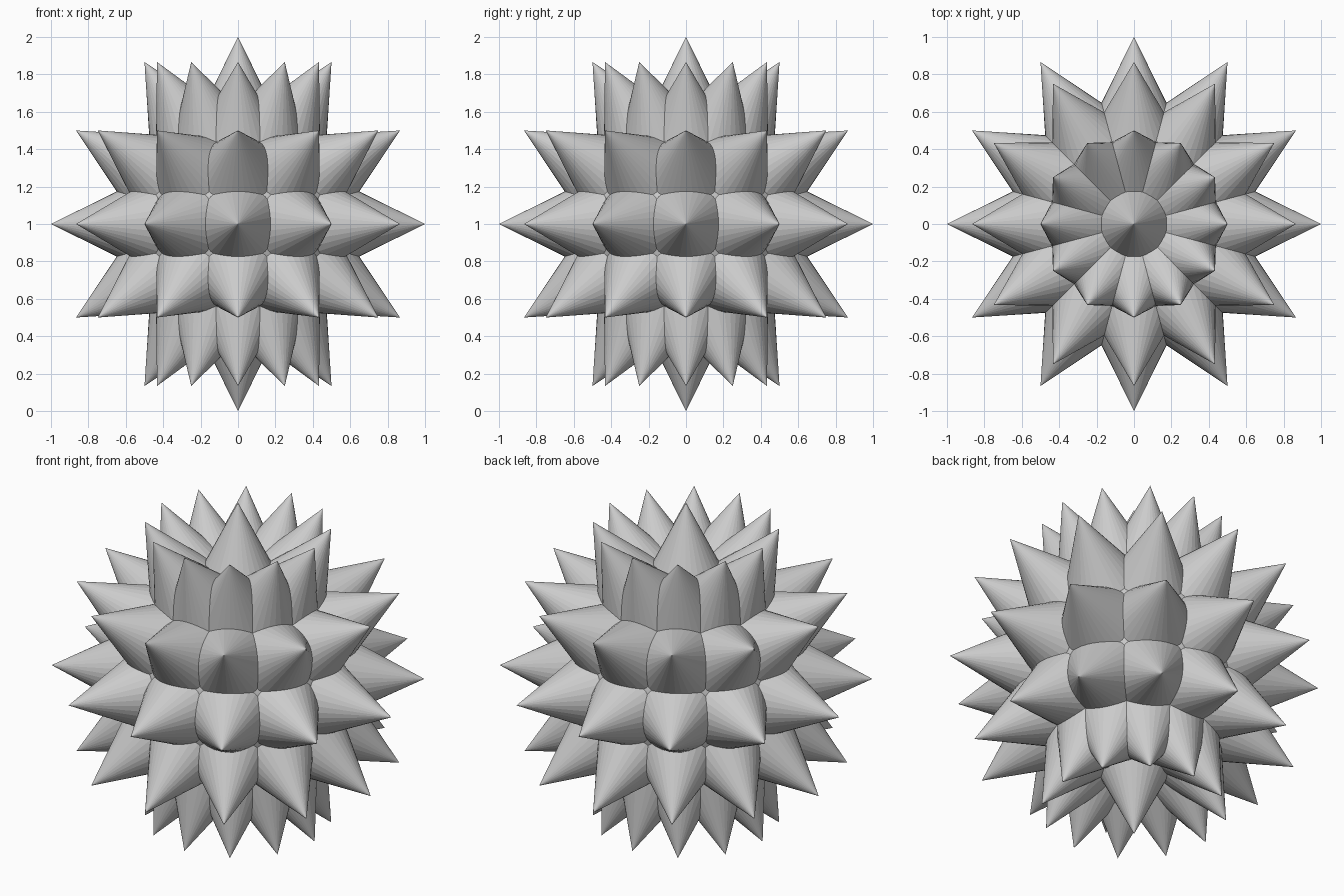
import bpy, bmesh, math
from mathutils import Vector

# Remove the default cube
cube = bpy.data.objects.get("Cube")
if cube:
    bpy.data.objects.remove(cube, do_unlink=True)

CENTRE = Vector((0, 0, 1))
CORE_RADIUS = 0.62
SPIKE_BASE = 0.56          # distance of each spike's base from the centre
SPIKE_SLOPE = 0.495        # radius gained per unit of length
SIDES = 32

# Single grey material
grey = bpy.data.materials.new("light grey")
grey.use_nodes = True
colour = (0.6, 0.6, 0.6, 1)
grey.diffuse_color = colour
grey.node_tree.nodes["Principled BSDF"].inputs["Base Color"].default_value = colour

# Round core
bpy.ops.mesh.primitive_uv_sphere_add(segments=48, ring_count=24,
                                     radius=CORE_RADIUS, location=CENTRE)
core = bpy.context.object
core.name = "core"
core.data.materials.append(grey)
bpy.ops.object.shade_smooth_by_angle()

# One spike mesh shared by all the spikes
length = 1 - SPIKE_BASE
spike_mesh = bpy.data.meshes.new("spike")
bm = bmesh.new()
bmesh.ops.create_cone(bm, cap_ends=True, segments=SIDES,
                      radius1=length * SPIKE_SLOPE, radius2=0, depth=length)
bmesh.ops.remove_doubles(bm, verts=bm.verts, dist=1e-5)
bmesh.ops.translate(bm, verts=bm.verts, vec=(0, 0, SPIKE_BASE + length / 2))
bm.to_mesh(spike_mesh)
bm.free()
spike_mesh.materials.append(grey)


def add_spike(name, latitude, longitude):
    lat, lon = math.radians(latitude), math.radians(longitude)
    spike = bpy.data.objects.new(name, spike_mesh)
    spike.location = CENTRE
    spike.rotation_euler = (0, math.pi / 2 - lat, lon)
    bpy.context.collection.objects.link(spike)


# Rings of twelve spikes, then one spike at each pole
rings = {"lower": -60, "low_middle": -30, "equator": 0, "high_middle": 30, "upper": 60}
for ring, latitude in rings.items():
    for i in range(12):
        add_spike(f"{ring}_spike_{i + 1}", latitude, i * 30)
add_spike("top_spike", 90, 0)
add_spike("bottom_spike", -90, 0)
